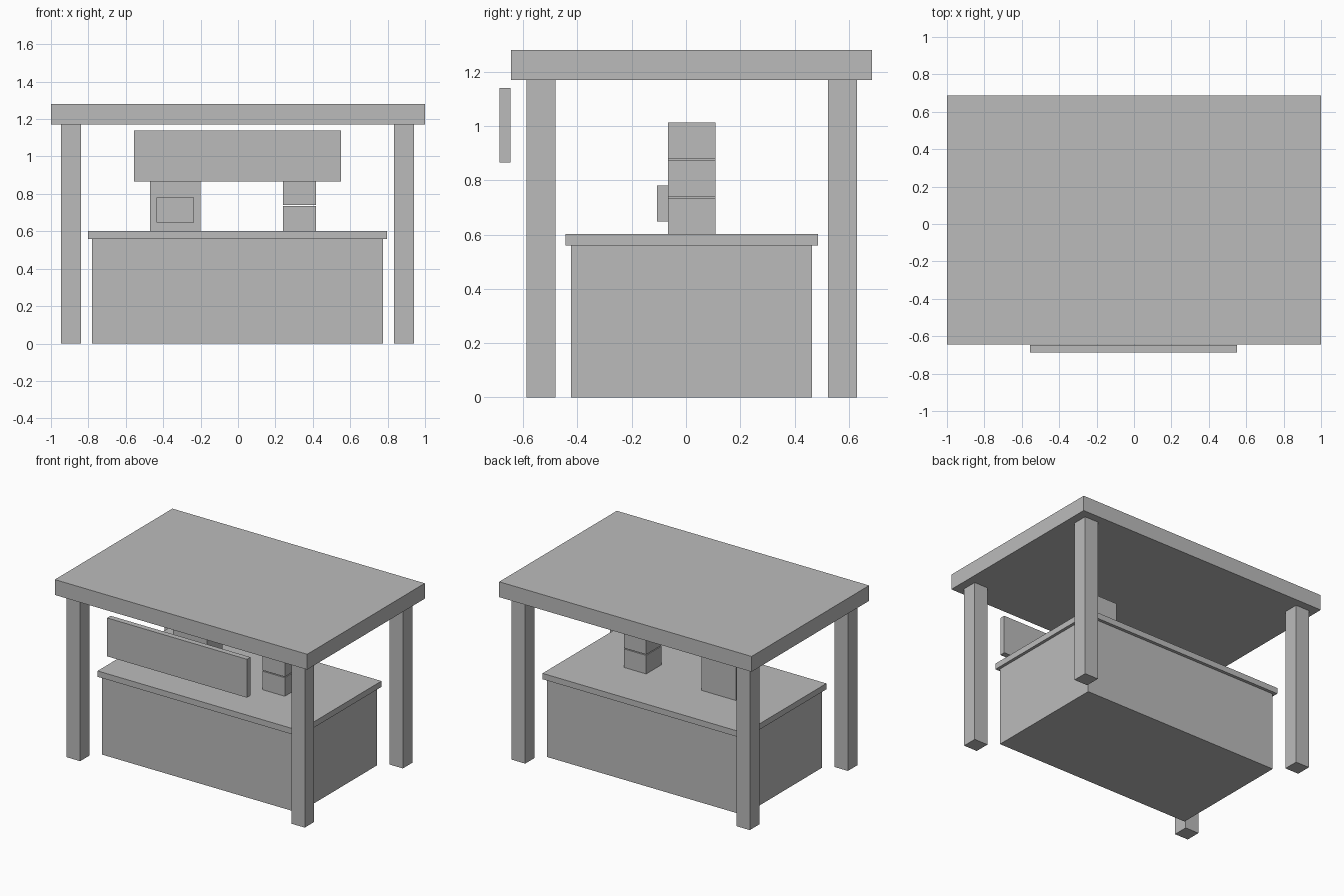
import bpy

cube = bpy.data.objects.get("Cube")
if cube:
    bpy.data.objects.remove(cube, do_unlink=True)

grey = bpy.data.materials.new("plain grey")
grey.use_nodes = True
grey.diffuse_color = (0.5, 0.5, 0.5, 1)
grey.node_tree.nodes["Principled BSDF"].inputs["Base Color"].default_value = (0.5, 0.5, 0.5, 1)


def box(name, x, y, z):
    """Box spanning the (low, high) ranges on each axis."""
    spans = (x, y, z)
    bpy.ops.mesh.primitive_cube_add(size=1, location=[(a + b) / 2 for a, b in spans])
    obj = bpy.context.object
    obj.name = name
    obj.scale = [b - a for a, b in spans]
    bpy.ops.object.transform_apply(location=False, rotation=False, scale=True)
    obj.data.materials.append(grey)
    return obj


# Canopy and its four posts
box("canopy_roof", (-1, 1), (-0.645, 0.686), (1.17, 1.28))
for side, x in (("right", -0.893), ("left", 0.887)):
    for end, y in (("front", -0.534), ("back", 0.576)):
        box(f"{end}_{side}_post", (x - 0.0535, x + 0.0535), (y - 0.0535, y + 0.0535), (0, 1.17))

# Hanging sign board
box("sign_board", (-0.557, 0.552), (-0.687, -0.647), (0.865, 1.14))

# Counter
box("counter_body", (-0.781, 0.776), (-0.423, 0.464), (0, 0.56))
box("counter_top", (-0.802, 0.797), (-0.444, 0.486), (0.56, 0.602))

# Till with its raised screen
box("till_body", (-0.47, -0.2), (-0.066, 0.108), (0.602, 0.88))
box("till_screen", (-0.435, -0.235), (-0.107, -0.066), (0.648, 0.78))

# Stack of three boxes, with a thin gap between them
for i in range(3):
    z = 0.602 + i * 0.139
    box(f"stacked_box_{i + 1}", (0.24, 0.417), (-0.066, 0.108), (z, z + 0.133))
